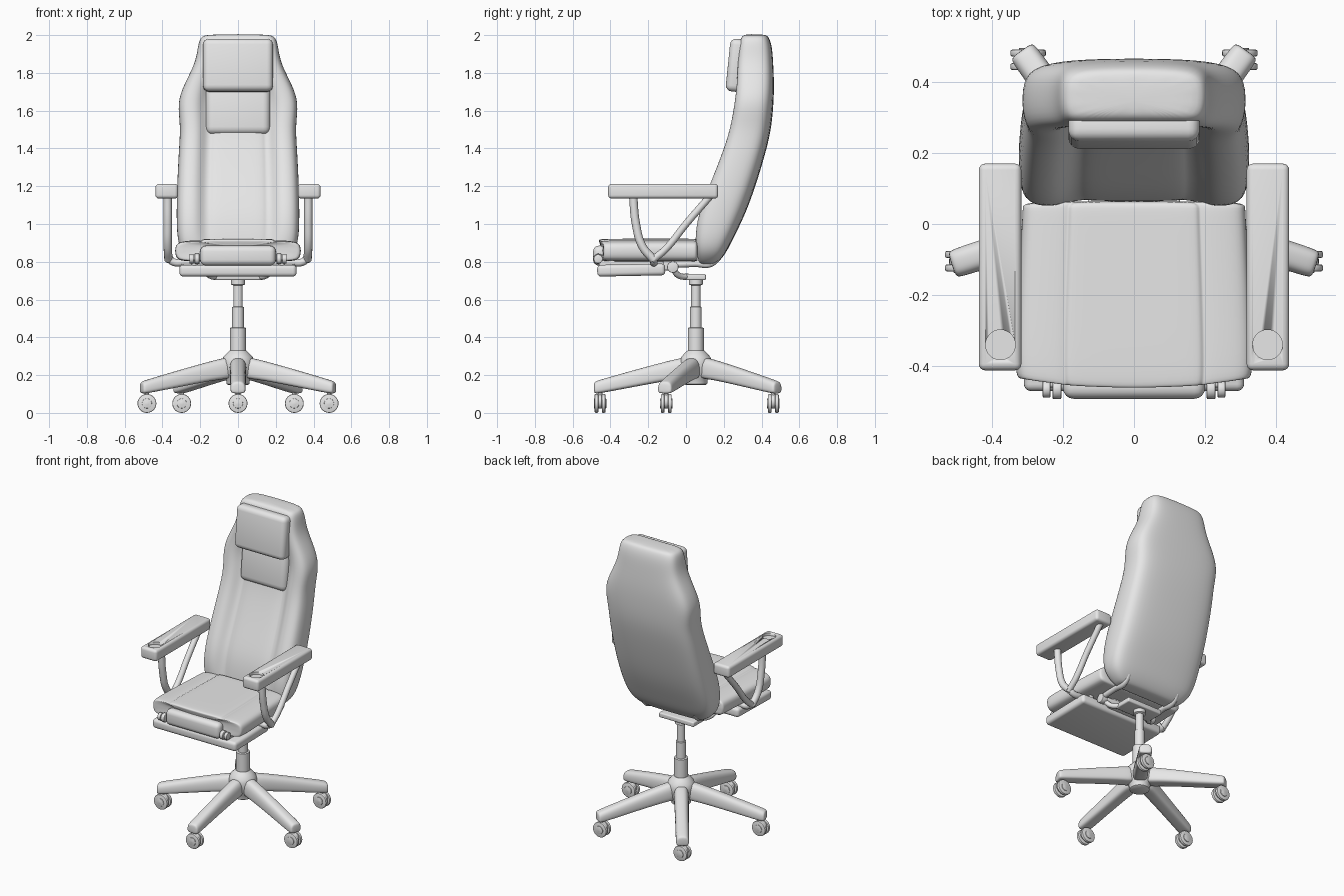
import bpy, bmesh, math
from mathutils import Matrix, Vector

if "Cube" in bpy.data.objects:
    bpy.data.objects.remove(bpy.data.objects["Cube"])

grey = bpy.data.materials.new("light_grey")
grey.diffuse_color = (0.8, 0.8, 0.8, 1)
grey.use_nodes = True
grey.node_tree.nodes["Principled BSDF"].inputs["Base Color"].default_value = grey.diffuse_color


def finish(bm, name, subdiv=0):
    bmesh.ops.recalc_face_normals(bm, faces=bm.faces)
    me = bpy.data.meshes.new(name)
    bm.to_mesh(me)
    bm.free()
    ob = bpy.data.objects.new(name, me)
    bpy.context.collection.objects.link(ob)
    me.materials.append(grey)
    select(ob)
    if subdiv:
        bpy.ops.object.shade_smooth()
        ob.modifiers.new("smooth", 'SUBSURF').levels = subdiv
        ob.modifiers["smooth"].render_levels = subdiv
    else:
        bpy.ops.object.shade_smooth_by_angle(angle=math.radians(35))
    return ob


def select(ob):
    bpy.ops.object.select_all(action='DESELECT')
    ob.select_set(True)
    bpy.context.view_layer.objects.active = ob


def box(name, x, y, z, bevel=0.02, tilt=0.0):
    """Rounded box from (min, max) ranges, tilted about its x axis."""
    bm = bmesh.new()
    bmesh.ops.create_cube(bm, size=1)
    mid = Vector([(a + b) / 2 for a, b in (x, y, z)])
    size = [b - a for a, b in (x, y, z)]
    bmesh.ops.scale(bm, vec=size, verts=bm.verts)
    bmesh.ops.bevel(bm, geom=bm.edges[:], offset=bevel, segments=4, profile=0.5, affect='EDGES')
    bmesh.ops.transform(bm, matrix=Matrix.Translation(mid) @ Matrix.Rotation(tilt, 4, 'X'), verts=bm.verts)
    return finish(bm, name)


def cylinder(name, centre, radius, depth, axis='Z', bevel=0.004):
    bm = bmesh.new()
    bmesh.ops.create_cone(bm, cap_ends=True, segments=28, radius1=radius, radius2=radius, depth=depth)
    if bevel:
        rims = [e for e in bm.edges if any(len(f.verts) > 4 for f in e.link_faces)]
        bmesh.ops.bevel(bm, geom=rims, offset=bevel, segments=2, profile=0.5, affect='EDGES')
    turn = {'X': Matrix.Rotation(math.pi / 2, 4, 'Y'), 'Y': Matrix.Rotation(math.pi / 2, 4, 'X'),
            'Z': Matrix.Identity(4)}[axis]
    bmesh.ops.transform(bm, matrix=Matrix.Translation(centre) @ turn, verts=bm.verts)
    return finish(bm, name)


def loft(name, rings, subdiv=2, matrix=None):
    """Skin closed rings of points and cap both ends."""
    bm = bmesh.new()
    rows = [[bm.verts.new(p) for p in ring] for ring in rings]
    n = len(rows[0])
    for a, b in zip(rows, rows[1:]):
        for i in range(n):
            bm.faces.new((a[i], a[(i + 1) % n], b[(i + 1) % n], b[i]))
    bm.faces.new(rows[0][::-1])
    bm.faces.new(rows[-1])
    if matrix:
        bmesh.ops.transform(bm, matrix=matrix, verts=bm.verts)
    return finish(bm, name, subdiv)


def lathe(name, profile, centre, steps=32):
    rings = [[(centre[0] + r * math.cos(t), centre[1] + r * math.sin(t), z)
              for t in (2 * math.pi * i / steps for i in range(steps))] for r, z in profile]
    return loft(name, rings, 0)


def tube(name, points, radius):
    cu = bpy.data.curves.new(name, 'CURVE')
    cu.dimensions = '3D'
    cu.bevel_depth, cu.bevel_resolution, cu.use_fill_caps = radius, 4, True
    cu.resolution_u = 8
    sp = cu.splines.new('BEZIER')
    sp.bezier_points.add(len(points) - 1)
    for bp, p in zip(sp.bezier_points, points):
        bp.co = p
        bp.handle_left_type = bp.handle_right_type = 'AUTO'
    ob = bpy.data.objects.new(name, cu)
    bpy.context.collection.objects.link(ob)
    cu.materials.append(grey)
    select(ob)
    bpy.ops.object.convert(target='MESH')
    bpy.ops.object.shade_smooth_by_angle(angle=math.radians(40))


def mirrored(half):
    """Close a half outline that starts and ends on x = 0."""
    return half + [(-p[0], *p[1:]) for p in half[-2:0:-1]]


# Backrest shell with side bolsters: height, half width, front y, back y, hollow depth
back_rows = [
    (0.785, 0.20, 0.08, 0.14, 0), (0.79, 0.23, 0.07, 0.165, 0), (0.84, 0.295, 0.055, 0.21, 0.01),
    (0.92, 0.322, 0.045, 0.25, 0.03), (1.05, 0.325, 0.06, 0.315, 0.04), (1.2, 0.322, 0.12, 0.37, 0.045),
    (1.4, 0.312, 0.20, 0.43, 0.045), (1.52, 0.303, 0.235, 0.455, 0.045), (1.64, 0.322, 0.255, 0.465, 0.045),
    (1.74, 0.285, 0.268, 0.468, 0.035), (1.85, 0.225, 0.272, 0.463, 0.02), (1.94, 0.212, 0.28, 0.457, 0),
    (1.99, 0.20, 0.29, 0.44, 0), (2.005, 0.165, 0.315, 0.42, 0)]
section = [(0, 0, .8), (.41, 0, .8), (.45, 0, 1.1), (.54, 0, 1.0), (.62, 0, .5), (.72, 0, 0), (.9, .02, 0),
           (1, .18, 0), (1.01, .65, 0), (.93, .88, 0), (.65, .98, 0), (0, 1, 0)]
loft("backrest", [mirrored([(u * w, f + v * (b - f) + k * d, z) for u, v, k in section])
                  for z, w, f, b, d in back_rows])

# Headrest pillow and the pad below it
box("headrest_pillow", (-0.185, 0.185), (0.222, 0.312), (1.70, 1.98), 0.032, -0.10)
box("upper_back_pad", (-0.172, 0.172), (0.258, 0.36), (1.47, 1.76), 0.04, -0.10)

# Seat cushion with a raised middle panel and a bowed front edge
seat_half = [(0, .922), (.17, .922), (.187, .918), (.195, .909), (.205, .915), (.29, .91), (.325, .895),
             (.332, .86), (.325, .815), (.29, .80), (0, .80)]
seat_rows = [(-0.438, 0.80, .96), (-0.434, 0.93, .99), (-0.41, 1, 1.015), (-0.25, 1, 1),
             (0.0, 1, .955), (0.05, 1, .95), (0.065, 0.9, .94)]
loft("seat", [mirrored([(x * sx, y - (0.028 * (1 - (x / .33) ** 2) if y < -0.3 else 0),
                         0.86 + (z - 0.86) * sz) for x, z in seat_half]) for y, sz, sx in seat_rows])

# Folding footrest: stowed board, roll cushion and hinge knobs
box("footrest_board", (-0.31, 0.31), (-0.47, -0.11), (0.725, 0.787), 0.02, 0.02)
box("footrest_roll", (-0.20, 0.20), (-0.492, -0.42), (0.78, 0.885), 0.03)
for s in (-1, 1):
    cylinder("hinge_knob_inner", (s * 0.217, -0.465, 0.815), 0.028, 0.025, 'X')
    cylinder("hinge_knob_outer", (s * 0.246, -0.465, 0.815), 0.024, 0.022, 'X')
    box("footrest_slide", (s * 0.23 - 0.015, s * 0.23 + 0.015), (-0.46, -0.12), (0.775, 0.81), 0.008)

# Armrests with a round recess near the front, on V-shaped tube brackets
for s in (-1, 1):
    lo, hi = sorted((s * 0.317, s * 0.437))
    arm = box("armrest", (lo, hi), (-0.412, 0.17), (1.135, 1.212), 0.018)
    cutter = cylinder("cup_cutter", (s * 0.376, -0.34, 1.225), 0.042, 0.06, bevel=0)
    cutter.hide_render = True
    mod = arm.modifiers.new("cup", 'BOOLEAN')
    mod.operation, mod.object, mod.solver = 'DIFFERENCE', cutter, 'EXACT'
    select(arm)
    bpy.ops.object.modifier_apply(modifier="cup")
    bpy.data.objects.remove(cutter)
    tube("arm_front_strut", [(s * .372, -.28, 1.15), (s * .372, -.265, 1.0), (s * .372, -.23, .88),
                             (s * .368, -.17, .81)], 0.022)
    tube("arm_rear_strut", [(s * .368, -.18, .808), (s * .37, -.11, .865), (s * .372, 0, 1.0),
                            (s * .372, .13, 1.15)], 0.019)
    tube("arm_under_bar", [(s * .368, -.17, .825), (s * .345, -.17, .80), (s * .28, -.17, .797),
                           (s * .10, -.17, .797)], 0.02)

# Tilt mechanism and back supports
box("mechanism_plate", (-0.13, 0.13), (-0.02, 0.105), (0.703, 0.735), 0.008)
box("mechanism_body", (-0.12, 0.12), (-0.22, -0.06), (0.755, 0.81), 0.01)
cylinder("pivot_bar", (0, -0.07, 0.772), 0.022, 0.40, 'X')
for s in (-1, 1):
    cylinder("pivot_cap", (s * 0.19, -0.07, 0.772), 0.03, 0.04, 'X')
    tube("plate_arm", [(s * .18, -.07, .765), (s * .15, -.04, .728), (s * .10, .02, .72)], 0.016)
    tube("back_support", [(s * .19, -.07, .785), (s * .19, .05, .79), (s * .19, .13, .79),
                          (s * .19, .18, .84)], 0.018)

# Gas column and hub
CY = 0.052
lathe("column", [(.042, .28), (.042, .45), (.031, .453), (.031, .56), (.025, .563), (.025, .675),
                 (.037, .68), (.037, .71)], (0, CY))
lathe("hub", [(.052, .148), (.06, .153), (.064, .18), (.084, .21), (.086, .27), (.078, .295), (.06, .315),
              (.044, .33)], (0, CY))

# Five legs with twin-wheel casters
leg_rows = [(.03, .048, .18, .30), (.10, .046, .18, .288), (.30, .042, .143, .235), (.50, .042, .105, .178),
            (.53, .040, .102, .168), (.54, .034, .108, .16)]
leg_section = [(0, 1), (.6, .97), (.95, .72), (1, .3), (.9, 0), (0, 0)]
for i in range(5):
    a = -math.pi / 2 + i * math.tau / 5
    place = Matrix.Translation((0, CY, 0)) @ Matrix.Rotation(a - math.pi / 2, 4, 'Z')
    loft("leg", [mirrored([(u * w, r, lo + v * (hi - lo)) for u, v in leg_section])
                 for r, w, lo, hi in leg_rows], 2, place)
    x, y = 0.507 * math.cos(a), CY + 0.507 * math.sin(a)
    cylinder("caster_stem", (x, y, 0.10), 0.012, 0.06)
    cylinder("caster_axle", (x, y, 0.05), 0.016, 0.066, 'Y')
    cylinder("caster_hood", (x, y, 0.06), 0.038, 0.02, 'Y')
    for s in (-1, 1):
        cylinder("caster_wheel", (x, y + s * 0.019, 0.05), 0.05, 0.02, 'Y', 0.006)
        cylinder("wheel_cap", (x, y + s * 0.03, 0.05), 0.026, 0.006, 'Y', 0.002)
